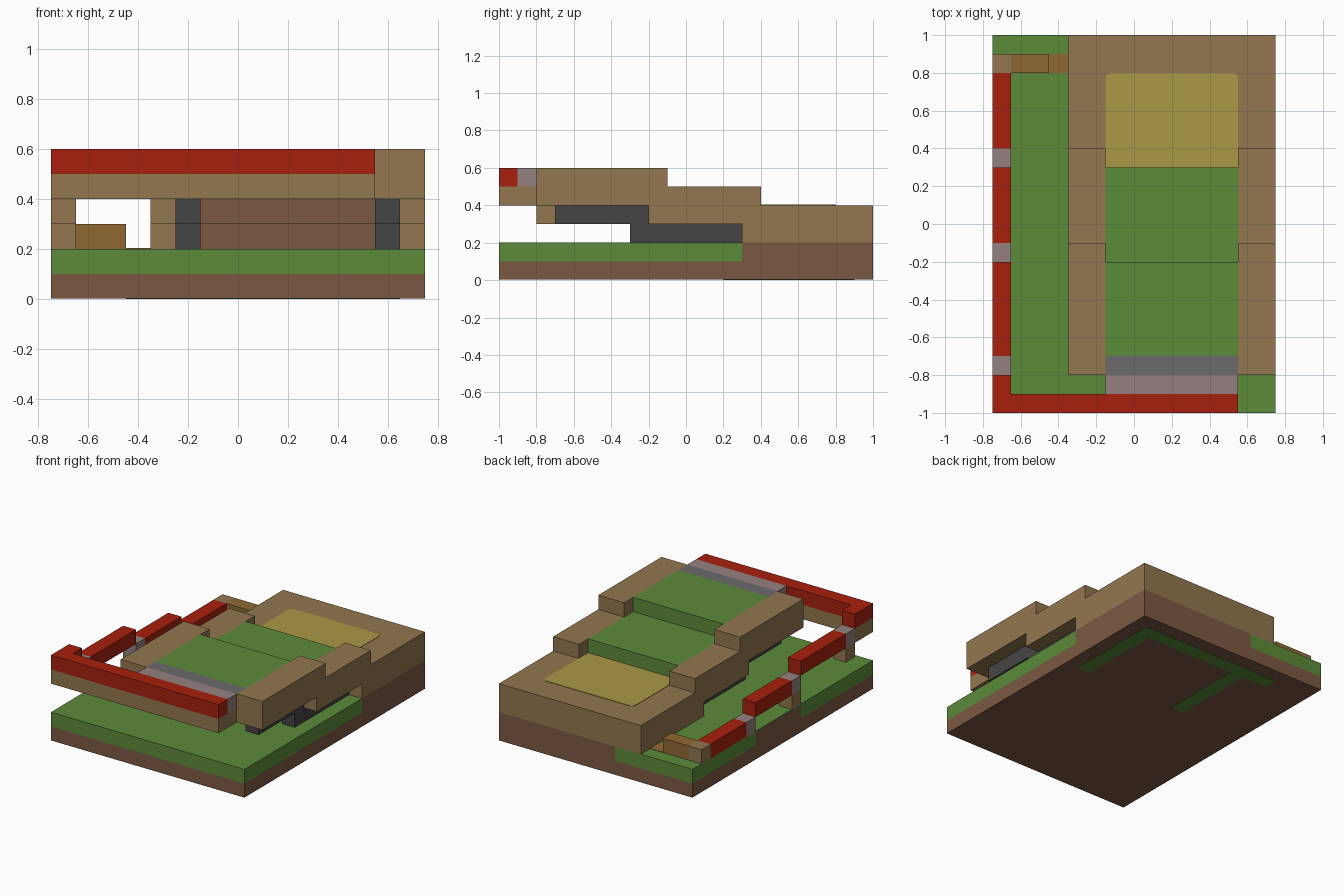
import bpy, bmesh

cube = bpy.data.objects.get("Cube")
if cube:
    bpy.data.objects.remove(cube, do_unlink=True)


def linear(c):
    c /= 255
    return c / 12.92 if c <= 0.04045 else ((c + 0.055) / 1.055) ** 2.4


def material(name, *rgb):
    m = bpy.data.materials.new(name)
    m.use_nodes = True
    col = [linear(c) for c in rgb] + [1]
    m.diffuse_color = col
    bsdf = m.node_tree.nodes["Principled BSDF"]
    bsdf.inputs["Base Color"].default_value = col
    bsdf.inputs["Roughness"].default_value = 0.9
    return m


GRASS = material("grass green", 92, 139, 58)
SOIL = material("soil brown", 123, 89, 66)
TAN = material("sand tan", 146, 119, 78)
RED = material("rail red", 167, 32, 14)
PINK = material("warm grey", 149, 128, 128)
GREY = material("stone grey", 108, 106, 108)
YELLOW = material("straw yellow", 170, 152, 70)
ORANGE = material("wood orange", 143, 105, 50)
DARK = material("beam charcoal", 69, 69, 69)


def box(name, mat, x, y, z, round_back=0):
    """Axis-aligned block from (low, high) ranges, optionally with rounded back corners."""
    bm = bmesh.new()
    bmesh.ops.create_cube(bm, size=1)
    for v in bm.verts:
        v.co = [r[0] if c < 0 else r[1] for c, r in zip(v.co, (x, y, z))]
    if round_back:
        edges = [e for e in bm.edges if all(abs(v.co.y - y[1]) < 1e-5 for v in e.verts)
                 and abs(e.verts[0].co.x - e.verts[1].co.x) < 1e-5]
        bmesh.ops.bevel(bm, geom=edges, offset=round_back, segments=4,
                        profile=0.5, affect='EDGES')
    mesh = bpy.data.meshes.new(name)
    bm.to_mesh(mesh)
    bm.free()
    mesh.materials.append(mat)
    ob = bpy.data.objects.new(name, mesh)
    bpy.context.collection.objects.link(ob)
    return ob


FULL = (-.75, .75)
EDGE = (-.75, -.65)      # rail column
TRACK = (-.15, .55)      # raised lane
BLOCK = (-.35, .75)      # lane with both side walls

# Ground: soil below, turf above
box("soil_base", SOIL, FULL, (-1, 1), (.002, .1))
box("soil_back", SOIL, (-.15, .75), (.3, 1), (.1, .2))
box("turf_front", GRASS, (-.15, .75), (-1, .3), (.1, .2))
box("turf_side", GRASS, (-.65, -.15), (-1, 1), (.1, .2))
box("turf_edge_front", GRASS, EDGE, (-1, -.2), (.1, .2))
box("turf_edge_back", GRASS, EDGE, (.3, 1), (.1, .2))
box("soil_edge", SOIL, EDGE, (-.2, .3), (.1, .195))
box("turf_edge_top", GRASS, EDGE, (-.2, .3), (.195, .2))

# Green strips on the underside
box("underside_strip_cross", GRASS, (-.45, .65), (.8, .9), (0, .004))
for i, x in enumerate((-.25, .55)):
    box(f"underside_strip_{i}", GRASS, (x, x + .1), (.2, .8), (0, .004))

# Back platform with its straw patch
box("platform", TAN, BLOCK, (.3, 1), (.2, .4))
box("platform_front_face", SOIL, TRACK, (.294, .3), (.2, .3))
box("straw_patch", YELLOW, TRACK, (.3, .8), (.398, .403), round_back=.03)

# Stepped lane
box("lane_middle_soil", SOIL, TRACK, (-.2, .3), (.3, .4))
box("lane_middle_turf", GRASS, TRACK, (-.2, .3), (.4, .5))
box("lane_upper_base", TAN, TRACK, (-.9, -.2), (.4, .5))
box("lane_upper_turf", GRASS, TRACK, (-.7, -.2), (.5, .6))
box("lane_stone_strip", GREY, TRACK, (-.8, -.7), (.5, .6))
box("lane_warm_strip", PINK, TRACK, (-.9, -.8), (.5, .6))

# Stepped walls and dark beams on both sides of the lane
for side, wall, beam in (("right", (-.35, -.15), (-.25, -.15)),
                         ("left", (.55, .75), (.55, .65))):
    box(f"{side}_wall_top", TAN, wall, (-.8, -.1), (.4, .6))
    box(f"{side}_wall_middle", TAN, wall, (-.1, .4), (.4, .5))
    box(f"{side}_wall_bottom", TAN, wall, (-.2, .3), (.3, .4))
    box(f"{side}_upper_beam", DARK, beam, (-.7, -.2), (.3, .4))
    box(f"{side}_lower_beam", DARK, beam, (-.3, .3), (.2, .3))

# Front rail on its tan base
box("front_rail", RED, (-.75, .55), (-1, -.9), (.5, .6))
box("front_rail_base", TAN, (-.75, .55), (-1, -.9), (.4, .5))
box("rail_corner", RED, EDGE, (-.9, -.8), (.5, .6))
box("rail_corner_base", TAN, EDGE, (-.9, -.8), (.4, .5))

# Side rail climbing in three steps, a joint at the front of each
for i, (front, back) in enumerate(((.4, .8), (-.1, .3), (-.7, -.2))):
    z = .2 + i * .1
    box(f"side_rail_{i}", RED, EDGE, (front, back), (z, z + .1))
    box(f"rail_joint_{i}", PINK, EDGE, (front - .1, front), (z, z + .1))
    if i:
        box(f"rail_support_{i}", TAN, EDGE, (front - .1, front), (z - .1, z))

# Low wooden gate at the back
box("gate_post", TAN, EDGE, (.8, .9), (.2, .3))
box("gate", ORANGE, (-.65, -.45), (.8, .9), (.2, .3))
box("gate_floor", ORANGE, (-.45, -.35), (.8, .9), (.198, .203))
